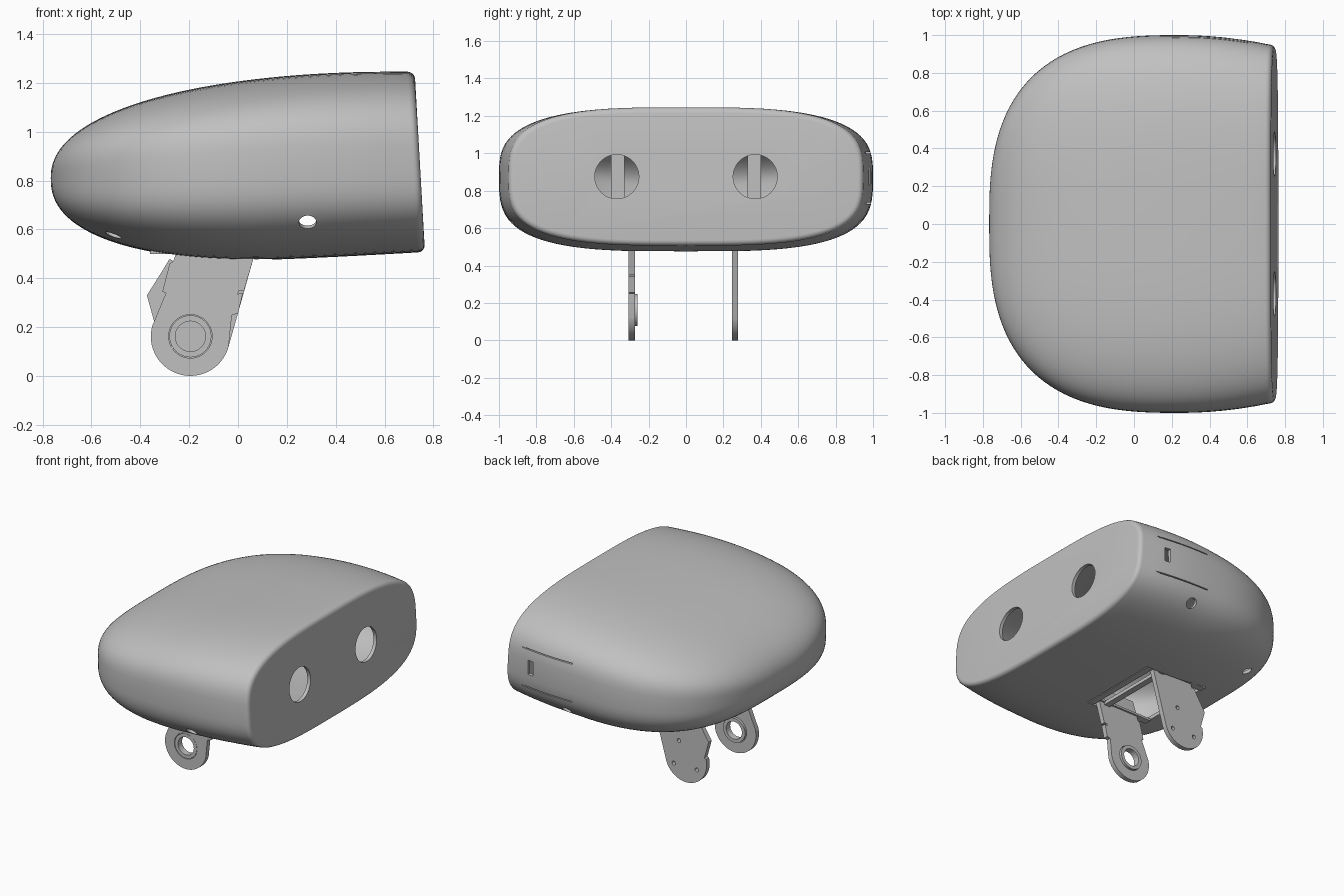
import bpy
import bmesh
from math import cos, sin, pi, radians, copysign
from mathutils import Matrix, Vector

cube = bpy.data.objects.get("Cube")
if cube:
    bpy.data.objects.remove(cube, do_unlink=True)

grey = bpy.data.materials.new("light grey")
grey.use_nodes = True
GREY = (0.53, 0.53, 0.53, 1)
grey.diffuse_color = GREY
grey.node_tree.nodes["Principled BSDF"].inputs["Base Color"].default_value = GREY


def activate(ob):
    bpy.ops.object.select_all(action='DESELECT')
    ob.select_set(True)
    bpy.context.view_layer.objects.active = ob


def finish(name, bm):
    mesh = bpy.data.meshes.new(name)
    bm.to_mesh(mesh)
    bm.free()
    ob = bpy.data.objects.new(name, mesh)
    bpy.context.collection.objects.link(ob)
    mesh.materials.append(grey)
    return ob


def add_box(bm, lo, hi):
    lo, hi = Vector(lo), Vector(hi)
    bmesh.ops.create_cube(bm, size=1, matrix=Matrix.Translation((lo + hi) / 2)
                          @ Matrix.Diagonal((*(hi - lo), 1)))


def box(name, lo, hi):
    bm = bmesh.new()
    add_box(bm, lo, hi)
    return finish(name, bm)


def add_drill(bm, centre, axis, r, depth):
    turn = Vector(axis).to_track_quat('Z', 'Y').to_matrix().to_4x4()
    bmesh.ops.create_cone(bm, cap_ends=True, segments=48, radius1=r, radius2=r,
                          depth=depth, matrix=Matrix.Translation(centre) @ turn)


# Head shell: superellipse sections lofted along x
BACK, RIM, ROUND = -0.767, 0.715, 0.03


def bulge(t, n):
    """Rises from 0 at t = 0 to 1 at t = 1, with a round start."""
    return (1 - (1 - min(t, 1)) ** n) ** (1 / n)


def section(x):
    """Half width, middle height, top and bottom at x."""
    d = x - BACK
    width = bulge(d / 1.007, 2.75) - 0.055 * (max(x - 0.24, 0) / 0.5) ** 2
    top = 0.81 + 0.436 * bulge(d / 1.45, 2.2)
    bottom = 0.81 - 0.335 * bulge(d / 0.867, 2.35) + 0.055 * max(x - 0.1, 0) ** 1.2
    return width, 0.81 + 0.06 * min(d, 1), top, bottom


def ring(bm, x, inset=0.0, xs=None, n=3.25, count=96):
    w, mid, top, bottom = section(x)
    px = x if xs is None else xs
    verts = []
    for i in range(count):
        a = 2 * pi * i / count
        c, s = cos(a), sin(a)
        y = (w - inset) * copysign(abs(c) ** (2 / n), c)
        h = (top - mid if s > 0 else mid - bottom) - inset
        z = mid + h * copysign(abs(s) ** (2 / n), s)
        lean = max(0, min(1, (px - 0.1) / 0.6))
        verts.append(bm.verts.new((px - 0.057 * lean * (z - 0.87), y, z)))
    return verts


bm = bmesh.new()
STEPS = 40
rings = [ring(bm, BACK + (RIM - BACK) * (k / STEPS) ** 2.2) for k in range(2, STEPS + 1)]
for k in range(1, 6):
    a = pi / 2 * k / 5
    rings.append(ring(bm, RIM, ROUND * (1 - cos(a)), RIM + ROUND * sin(a)))
for a, b in zip(rings, rings[1:]):
    for i in range(len(a)):
        j = (i + 1) % len(a)
        bm.faces.new((a[i], a[j], b[j], b[i]))
tip = bm.verts.new((BACK, 0, 0.81))
for i in range(len(rings[0])):
    bm.faces.new((tip, rings[0][(i + 1) % len(rings[0])], rings[0][i]))
bm.faces.new(rings[-1])
bmesh.ops.recalc_face_normals(bm, faces=bm.faces)
shell = finish("head_shell", bm)
activate(shell)
wall = shell.modifiers.new("wall", 'SOLIDIFY')
wall.thickness, wall.offset = 0.025, -1
bpy.ops.object.modifier_apply(modifier="wall")

# Openings: eyes, neck, drain holes, side slot and panel grooves
bm = bmesh.new()
for side in (-1, 1):
    add_drill(bm, (0.74, side * 0.37, 0.875), (1, 0, 0), 0.118, 0.2)
    add_drill(bm, (0.285, side * 0.92, 0.632), (0, side * 0.9, -0.43), 0.036, 0.2)
    add_drill(bm, (-0.51, side * 0.55, 0.57), (0, side * 0.45, -0.9), 0.033, 0.2)
add_box(bm, (-0.36, -0.31, 0.3), (0.14, 0.3, 0.56))
add_box(bm, (0.51, 0.9, 0.83), (0.555, 1.1, 0.93))
for z in (0.73, 1.0):
    add_box(bm, (0.2, 0.955, z), (0.61, 1.1, z + 0.007))
cutter = finish("cutter", bm)
cutter.hide_render = True
activate(shell)
cut = shell.modifiers.new("cut", 'BOOLEAN')
cut.operation, cut.solver, cut.object = 'DIFFERENCE', 'EXACT', cutter
bpy.ops.object.modifier_apply(modifier="cut")
bpy.data.objects.remove(cutter, do_unlink=True)
bpy.ops.object.shade_smooth_by_angle(angle=radians(30))


# Neck bracket plates: outlines in the xz plane with holes
def arc(cx, cz, r, start=0, end=360, count=40):
    return [(cx + r * cos(radians(start + (end - start) * i / count)),
             cz + r * sin(radians(start + (end - start) * i / count)))
            for i in range(count + (end - start != 360))]


def plate(name, loops, y, thick):
    curve = bpy.data.curves.new(name, 'CURVE')
    curve.dimensions, curve.fill_mode, curve.extrude = '2D', 'BOTH', thick / 2
    for loop in loops:
        spline = curve.splines.new('POLY')
        spline.points.add(len(loop) - 1)
        for p, (x, z) in zip(spline.points, loop):
            p.co = (x, z, 0, 1)
        spline.use_cyclic_u = True
    curve.materials.append(grey)
    ob = bpy.data.objects.new(name, curve)
    bpy.context.collection.objects.link(ob)
    ob.location.y = y
    ob.rotation_euler.x = pi / 2
    activate(ob)
    bpy.ops.object.convert(target='MESH')
    bpy.ops.object.shade_smooth_by_angle(angle=radians(30))


PX, PZ = -0.195, 0.162
foot = arc(PX, PZ, 0.162, 165, 345)
head = [(0.06, 0.47), (0.1, 0.6), (-0.22, 0.6), (-0.265, 0.47)]
notch = [(-0.025, 0.25), (0.0, 0.255), (0.02, 0.34), (-0.002, 0.335), (0.005, 0.35), (0.025, 0.35)]
step = [(-0.28, 0.46), (-0.31, 0.345), (-0.295, 0.34)]
hump = [(-0.28, 0.48), (-0.31, 0.43), (-0.373, 0.33), (-0.34, 0.21)]
plate("bearing_plate", [foot + notch + head + step, arc(PX, PZ, 0.089)], -0.29, 0.034)
plate("bearing_ring", [arc(PX, PZ, 0.086), arc(PX, PZ, 0.062)], -0.282, 0.046)
holes = [arc(x, z, 0.014, count=16) for x, z in ((-0.28, 0.11), (-0.1, 0.11), (-0.14, 0.28))]
plate("motor_plate", [foot + head + hump] + holes, 0.262, 0.034)

# Neck frame bars inside the opening
for i, x in enumerate((-0.02, 0.08)):
    box(f"cross_bar_{i + 1}", (x, -0.31, 0.485), (x + 0.045, 0.3, 0.51))
for name, y in (("right_rail", -0.31), ("left_rail", 0.25)):
    box(name, (-0.36, y, 0.5), (0.14, y + 0.05, 0.515))

# Upright mounts behind the eye holes
for name, side in (("right_eye_mount", -1), ("left_eye_mount", 1)):
    a, b = sorted((side * 0.33, side * 0.4))
    box(name, (0.38, a, 0.52), (0.41, b, 1.2))
